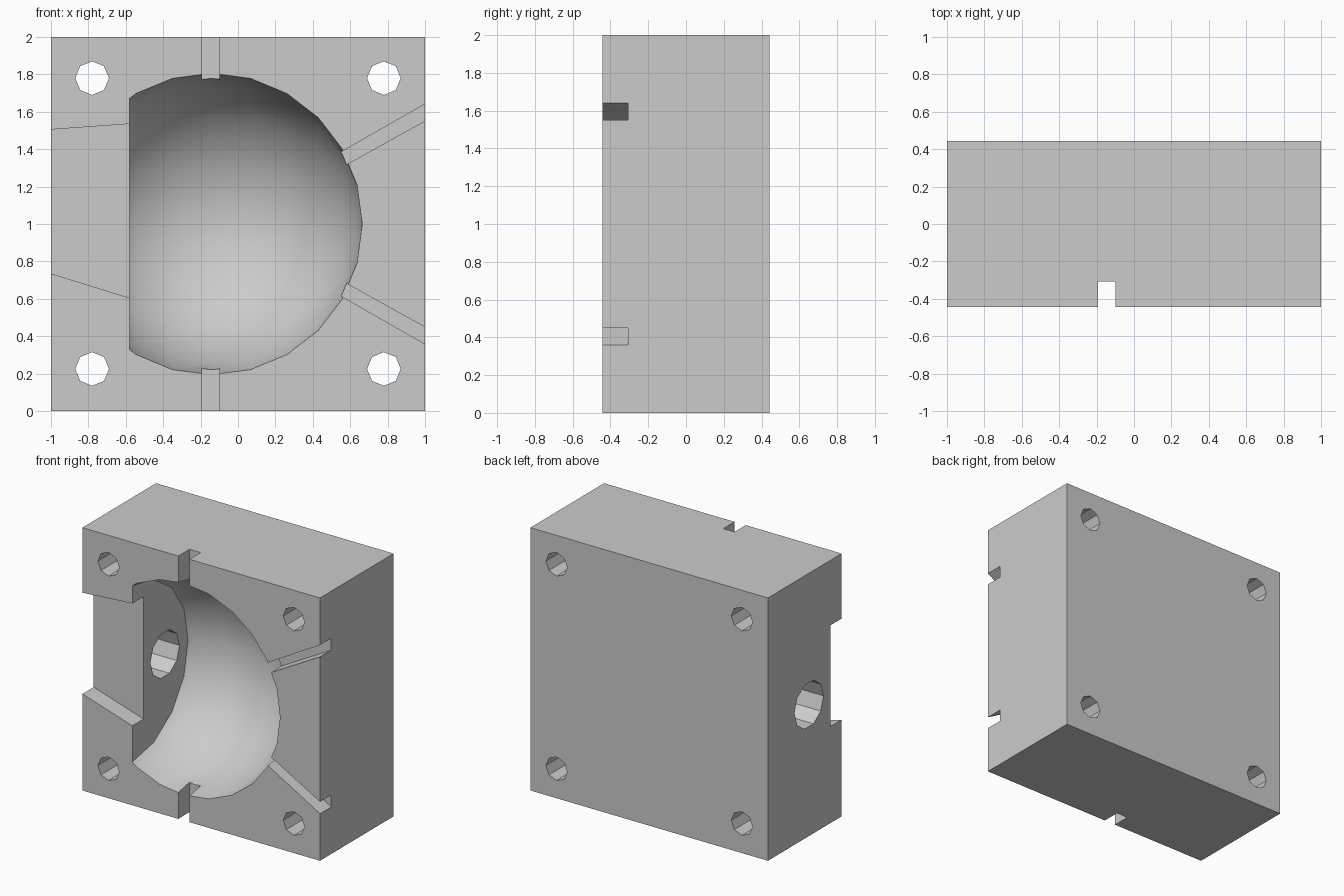
import bpy, bmesh, math
from mathutils import Matrix, Vector

old = bpy.data.objects.get("Cube")
if old:
    bpy.data.objects.remove(old, do_unlink=True)

FRONT, BACK = -0.4425, 0.4425
GROOVE = 0.135      # depth of all front channels
MID = 1.0           # height of the horizontal symmetry plane

grey = bpy.data.materials.new("plain_grey")
grey.use_nodes = True
grey.diffuse_color = (0.6, 0.6, 0.6, 1)
grey.node_tree.nodes["Principled BSDF"].inputs["Base Color"].default_value = (0.6, 0.6, 0.6, 1)


def add_object(name, bm):
    bmesh.ops.recalc_face_normals(bm, faces=bm.faces)
    mesh = bpy.data.meshes.new(name)
    bm.to_mesh(mesh)
    bm.free()
    obj = bpy.data.objects.new(name, mesh)
    bpy.context.scene.collection.objects.link(obj)
    return obj


def prism(name, outline, y0, y1):
    """Extrude an x-z outline from y0 to y1."""
    bm = bmesh.new()
    face = bm.faces.new([bm.verts.new((x, y0, z)) for x, z in outline])
    ext = bmesh.ops.extrude_face_region(bm, geom=[face])
    moved = [v for v in ext["geom"] if isinstance(v, bmesh.types.BMVert)]
    bmesh.ops.translate(bm, verts=moved, vec=(0, y1 - y0, 0))
    return add_object(name, bm)


def rod(name, centre, radius, length, sides, axis):
    bm = bmesh.new()
    turn = Matrix.Rotation(math.pi / 2, 4, axis)
    bmesh.ops.create_cone(bm, cap_ends=True, segments=sides, radius1=radius,
                          radius2=radius, depth=length,
                          matrix=Matrix.Translation(centre) @ turn)
    return add_object(name, bm)


def groove(name, outline):
    return prism(name, outline, FRONT - 0.1, FRONT + GROOVE)


def flip(outline):
    return [(x, 2 * MID - z) for x, z in outline]


# Solid block
block = prism("mould_block", [(-1, 0), (1, 0), (1, 2), (-1, 2)], FRONT, BACK)

# Round cavity with one flat side
bm = bmesh.new()
bmesh.ops.create_uvsphere(bm, u_segments=16, v_segments=12, radius=0.806,
                          matrix=Matrix.Translation((-0.142, FRONT, MID))
                          @ Matrix.Rotation(math.pi / 2, 4, "Y"))
cut = bmesh.ops.bisect_plane(bm, geom=bm.verts[:] + bm.edges[:] + bm.faces[:],
                             plane_co=(-0.58, 0, 0), plane_no=(-1, 0, 0), clear_outer=True)
rim = [e for e in cut["geom_cut"] if isinstance(e, bmesh.types.BMEdge)]
bmesh.ops.edgeloop_fill(bm, edges=rim)
cutters = [add_object("cavity_cutter", bm)]

# Bolt holes through the corners
for x in (-0.78, 0.78):
    for z in (0.225, 1.78):
        cutters.append(rod("bolt_hole_cutter", Vector((x, 0, z)), 0.09, 1.2, 8, "X"))

# Side port into the flat wall
cutters.append(rod("port_cutter", Vector((-0.8, -0.05, MID)), 0.175, 0.7, 10, "Y"))

# Tapered recess on the flat side
cutters.append(groove("recess_cutter", [(-1.1, 1.498), (-1.1, 0.766), (-0.58, 0.605),
                                        (-0.5, 0.605), (-0.5, 1.535), (-0.58, 1.535)]))

# Straight vents at top and bottom, slanted vents on the round side
vent = [(-0.193, 1.72), (-0.098, 1.72), (-0.098, 2.1), (-0.193, 2.1)]
slanted = [(0.5, 1.356), (0.54, 1.296), (1.1, 1.607), (1.1, 1.699)]
for outline in (vent, slanted):
    cutters.append(groove("vent_cutter", outline))
    cutters.append(groove("vent_cutter", flip(outline)))

# Carve everything out of the block
for c in cutters:
    mod = block.modifiers.new(c.name, "BOOLEAN")
    mod.operation, mod.solver, mod.object = "DIFFERENCE", "EXACT", c
    c.hide_render = True
deps = bpy.context.evaluated_depsgraph_get()
carved = bpy.data.meshes.new_from_object(block.evaluated_get(deps))
block.modifiers.clear()
block.data = carved
for c in cutters:
    bpy.data.objects.remove(c, do_unlink=True)

block.data.materials.clear()
block.data.materials.append(grey)
for o in bpy.context.selected_objects:
    o.select_set(False)
block.select_set(True)
bpy.context.view_layer.objects.active = block
bpy.ops.object.shade_smooth_by_angle(angle=math.radians(27))
